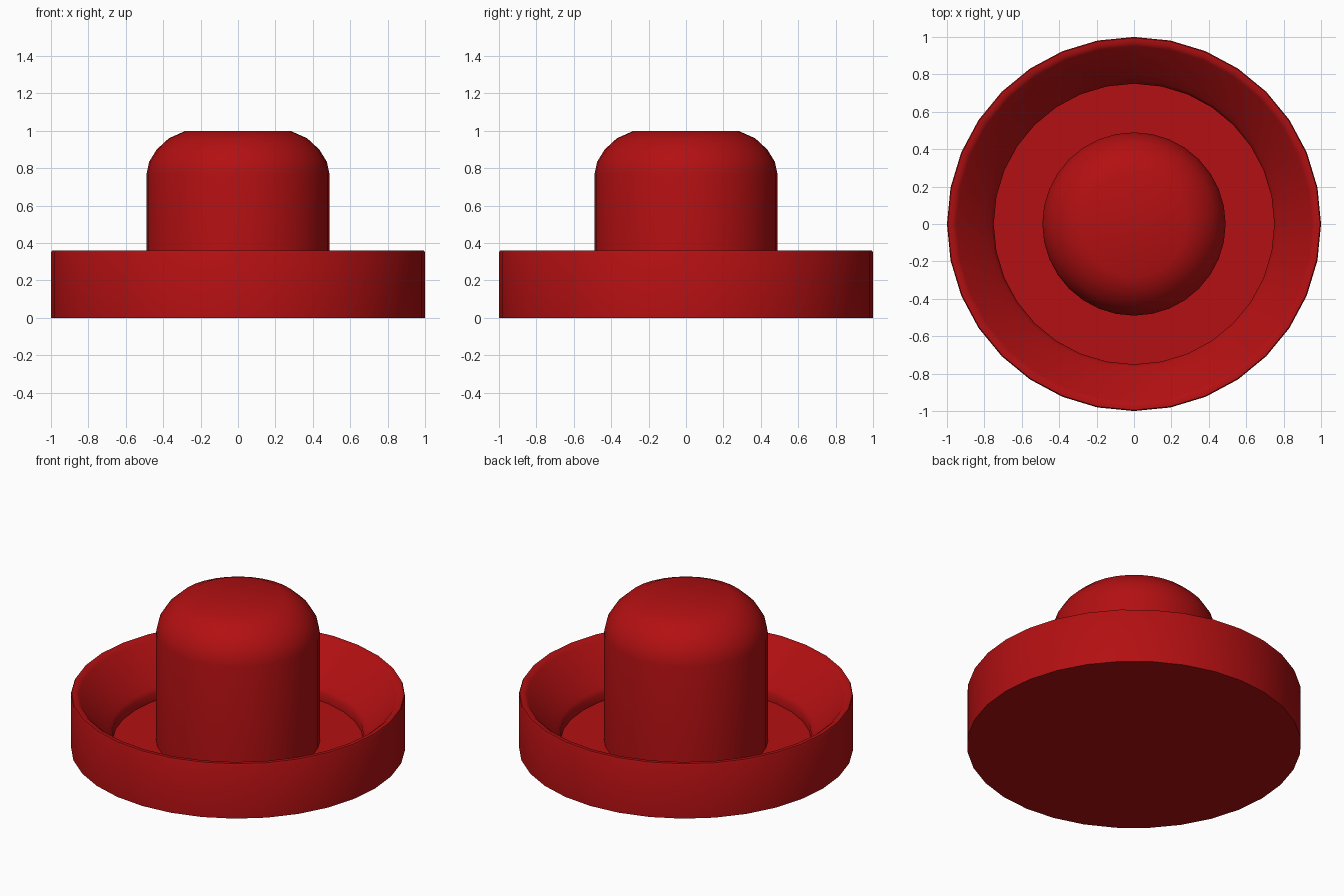
import bpy, bmesh, math

if "Cube" in bpy.data.objects:
    bpy.data.objects.remove(bpy.data.objects["Cube"])

SIDES = 32

red = bpy.data.materials.new("red")
red.diffuse_color = (0.45, 0.005, 0.006, 1)
red.use_nodes = True
red.node_tree.nodes["Principled BSDF"].inputs["Base Color"].default_value = red.diffuse_color


def lathe(name, profile):
    """Spin an (r, z) profile around z; both ends lie on the axis."""
    bm = bmesh.new()
    verts = [bm.verts.new((r, 0, z)) for r, z in profile]
    edges = [bm.edges.new(pair) for pair in zip(verts, verts[1:])]
    bmesh.ops.spin(bm, geom=verts + edges, cent=(0, 0, 0), axis=(0, 0, 1),
                   angle=math.tau, steps=SIDES, use_duplicate=False)
    bmesh.ops.remove_doubles(bm, verts=bm.verts, dist=0.0005)
    bmesh.ops.recalc_face_normals(bm, faces=bm.faces)
    mesh = bpy.data.meshes.new(name)
    bm.to_mesh(mesh)
    bm.free()
    mesh.materials.append(red)
    obj = bpy.data.objects.new(name, mesh)
    bpy.context.collection.objects.link(obj)
    bpy.ops.object.select_all(action='DESELECT')
    obj.select_set(True)
    bpy.context.view_layer.objects.active = obj
    bpy.ops.object.shade_smooth_by_angle(angle=math.radians(40))
    return obj


# Dish: flat base, thin softened rim, sloped inner wall, lip and recessed floor
# with the round-shouldered button rising from its middle
lathe("dish_button", [
    (0, 0), (1, 0), (1, 0.35), (0.995, 0.36), (0.97, 0.36), (0.95, 0.345),
    (0.80, 0.16), (0.765, 0.125), (0.75, 0.10), (0.75, 0.05), (0.49, 0.05),
    (0.49, 0.765), (0.475, 0.835), (0.435, 0.90), (0.37, 0.96), (0.28, 1.0), (0, 1.0)])
